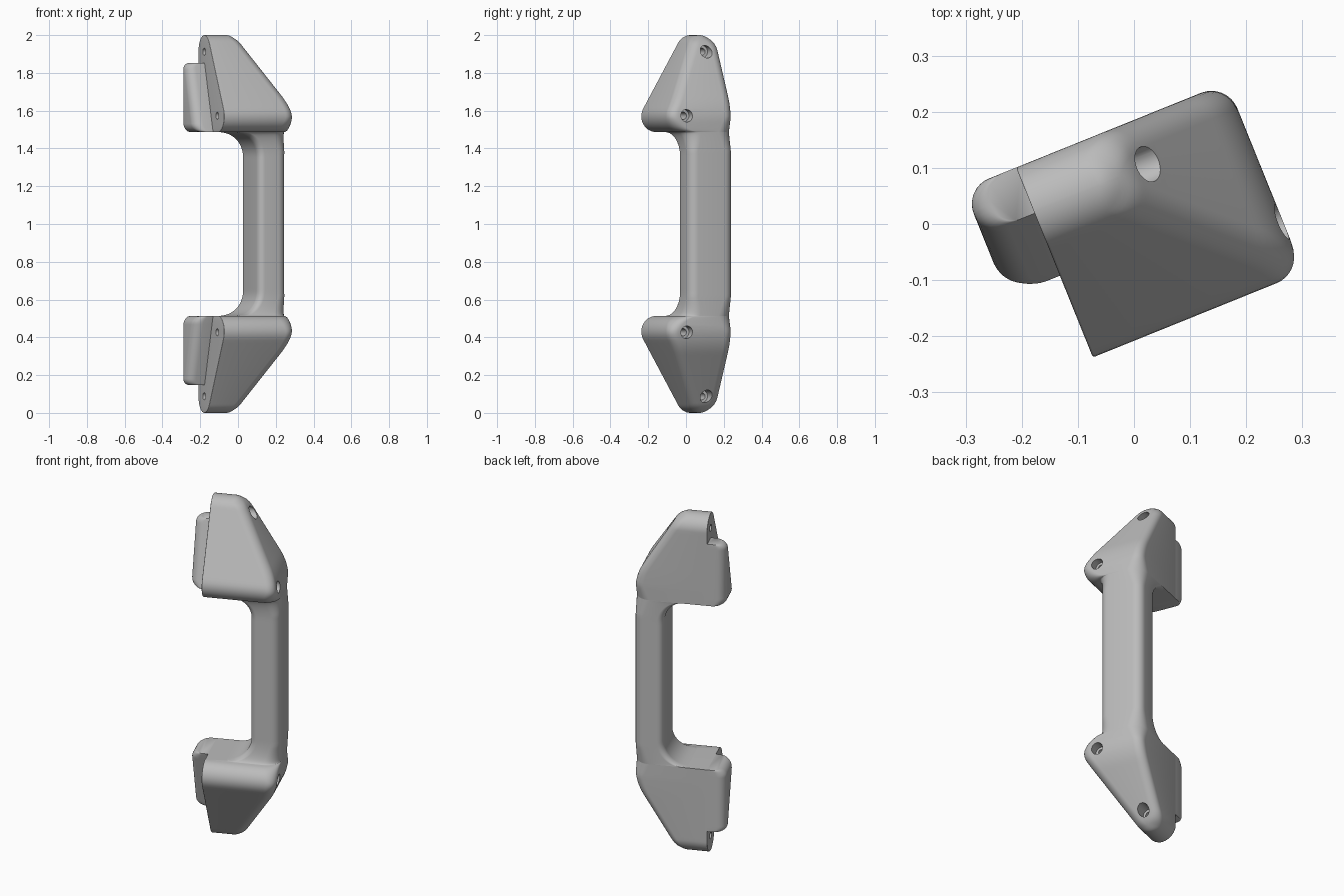
import bpy, bmesh
from math import sqrt, sin, cos, pi, radians
from mathutils import Matrix, Vector

if "Cube" in bpy.data.objects:
    bpy.data.objects.remove(bpy.data.objects["Cube"])

TURN = Matrix.Rotation(radians(22), 4, 'Z')   # handle is turned about its length
BACK, OUTER, PLATE = 0.172, 0.248, -0.157     # flush side, grip side, mounting plane

grey = bpy.data.materials.new("satin_grey")
grey.use_nodes = True
grey.diffuse_color = (0.5, 0.5, 0.5, 1)
grey.node_tree.nodes["Principled BSDF"].inputs["Base Color"].default_value = (0.5, 0.5, 0.5, 1)


def span(a, b, n):
    return [a + (b - a) * i / n for i in range(n + 1)]


def ease(t):
    """Quarter-circle rise from 0 to 1."""
    t = min(max(t, 0), 1)
    return 1 - sqrt(1 - t * t)


def section(u0, u1, v0, v1, r_in, r_out, n=8):
    """Rounded rectangle with separate inner and outer corner radii."""
    cap = 0.49 * min(u1 - u0, v1 - v0)
    pts = []
    for u, v, su, sv, r, start in ((u0, v0, 1, 1, r_in, pi), (u1, v0, -1, 1, r_out, 1.5 * pi),
                                   (u1, v1, -1, -1, r_out, 0), (u0, v1, 1, -1, r_in, pi / 2)):
        r = min(r, cap)
        for i in range(n + 1):
            a = start + pi / 2 * i / n
            pts.append((u + su * r + r * cos(a), v + sv * r + r * sin(a)))
    return pts


def loft(name, rows):
    """Skin a stack of (height, section) rows."""
    bm = bmesh.new()
    rings = [[bm.verts.new(TURN @ Vector((u, v, z))) for u, v in pts] for z, pts in rows]
    for a, b in zip(rings, rings[1:]):
        for i in range(len(a)):
            j = (i + 1) % len(a)
            bm.faces.new((a[i], a[j], b[j], b[i]))
    bm.faces.new(rings[0][::-1])
    bm.faces.new(rings[-1])
    bmesh.ops.recalc_face_normals(bm, faces=bm.faces)
    mesh = bpy.data.meshes.new(name)
    bm.to_mesh(mesh)
    bm.free()
    obj = bpy.data.objects.new(name, mesh)
    obj.data.materials.append(grey)
    bpy.context.collection.objects.link(obj)
    return obj


def select(obj):
    bpy.ops.object.select_all(action='DESELECT')
    obj.select_set(True)
    bpy.context.view_layer.objects.active = obj


# Body outline as a function of distance d from mid height
LOW, TOP, R = (-0.11, 0.57), (0.089, 0.917), 0.083
LUG = LOW[1] - R


def front_edge(d):
    if d < LUG:
        return -0.08 - 0.03 * ease((d - 0.36) / (LUG - 0.36))
    a, b = LOW[1] + R / 2, TOP[1] + R / 2
    if a < d < b:
        t = (d - a) / (b - a)
        return LOW[0] + t * (TOP[0] - LOW[0]) - 0.866 * R
    c = LOW if d <= a else TOP
    return c[0] - sqrt(max(R * R - (d - c[1]) ** 2, 0))


def back_edge(d):
    return BACK if d < TOP[1] else TOP[0] + sqrt(max(R * R - (d - TOP[1]) ** 2, 0))


def outer_edge(d):
    slope = (1 - d) * 0.62 + 0.008
    k = 0.045
    h = max(k - abs(OUTER - slope), 0) / k
    return min(OUTER, slope) - h * h * k / 4 - 0.04 * ease((d - 0.95) / 0.05)


def body_section(d, lug):
    if lug:
        inner, r_in = PLATE, 0.004
        r_out = 0.05 + 0.035 * max(0, 1 - (d - LUG) / 0.08)
    else:
        inner, r_in = 0.087 - 0.13 * ease((d - 0.355) / 0.13), 0.035
        r_out = 0.05 + 0.035 * max(0, 1 - (LUG - d) / 0.1)
    return section(inner, outer_edge(d), front_edge(d), back_edge(d), r_in, r_out)


# Half of the rows: grip with fillet, then lug; mirrored for the lower half
grip = [0] + [0.34 + (LUG - 0.34) * sin(t) for t in span(0, pi / 2, 16)]
lug = [LOW[1] - R * cos(t) for t in span(0, pi / 2, 9)] + span(0.585, 0.9, 20)
lug += [TOP[1] + R * sin(t) for t in span(0, pi / 2 - 0.04, 14)]
half = [(d, body_section(d, False)) for d in grip[:-1]]
half += [(LUG - 0.0005, body_section(LUG - 0.0005, False))]
half += [(d, body_section(d, True)) for d in lug]
rows = [(1 - d, s) for d, s in half[:0:-1]] + [(1 + d, s) for d, s in half]
body = loft("handle_body", rows)


# Screw holes: narrow shaft with a wider counterbore
def bore(v, z, u_from, u_to, radius):
    ring = bmesh.new()
    place = TURN @ Matrix.Translation(((u_from + u_to) / 2, v, z)) @ Matrix.Rotation(pi / 2, 4, 'Y')
    bmesh.ops.create_cone(ring, cap_ends=True, segments=32, radius1=radius, radius2=radius,
                          depth=u_to - u_from, matrix=place)
    mesh = bpy.data.meshes.new("bore_cutter")
    ring.to_mesh(mesh)
    ring.free()
    cutter = bpy.data.objects.new("bore_cutter", mesh)
    bpy.context.collection.objects.link(cutter)
    cutter.hide_render = True
    select(body)
    mod = body.modifiers.new("bore", 'BOOLEAN')
    mod.operation, mod.solver, mod.object = 'DIFFERENCE', 'EXACT', cutter
    bpy.ops.object.modifier_apply(modifier=mod.name)
    bpy.data.objects.remove(cutter)


for side in (1, -1):
    for v, d, floor in ((0.09, 0.912, 0.0), (-0.095, 0.573, 0.195)):
        bore(v, 1 + side * d, -0.3, 0.4, 0.019)
        bore(v, 1 + side * d, floor, 0.4, 0.033)

# Locating tongues behind each mounting plane
tongues = []
for side, name in ((1, "upper_tongue"), (-1, "lower_tongue")):
    low, high = LUG, 0.853
    heights = [low + 0.045 * (1 - cos(t)) for t in span(0, pi / 2, 8)]
    heights += [high - 0.035 * (1 - sin(t)) for t in span(0, pi / 2, 8)]
    stack = []
    for d in heights:
        t = (d - low) / (high - low)
        shrink = 0.045 * ease((low + 0.045 - d) / 0.045) + 0.035 * ease((d - high + 0.035) / 0.035)
        stack.append((1 + side * d, section(-0.258 + shrink, PLATE + 0.01, -0.036 + 0.12 * t, BACK,
                                            0.05, 0.001)))
    tongues.append(loft(name, stack))

for obj in [body] + tongues:
    select(obj)
    bpy.ops.object.shade_smooth_by_angle(angle=radians(32))
